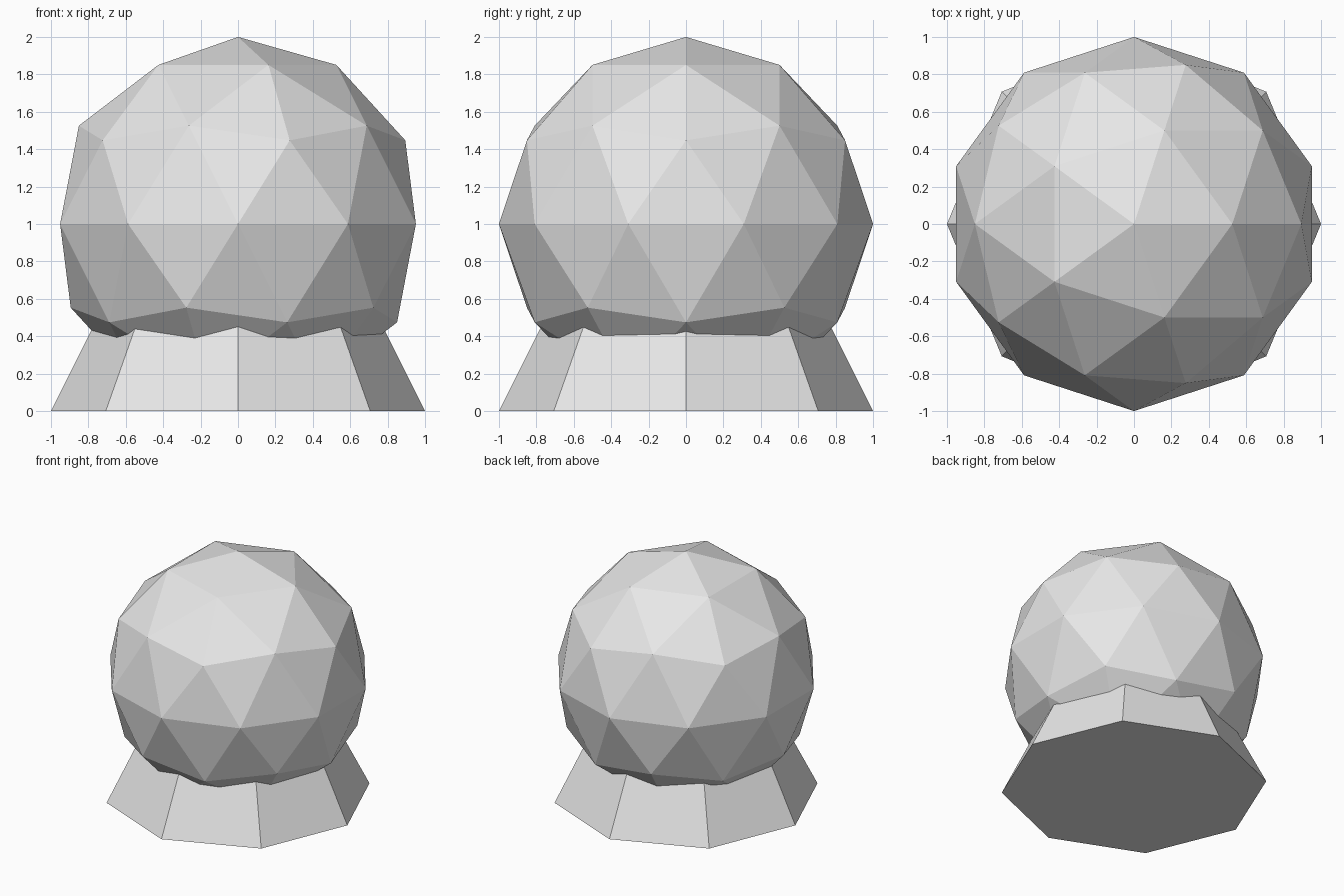
import bpy

cube = bpy.data.objects.get("Cube")
if cube:
    bpy.data.objects.remove(cube, do_unlink=True)

# One plain grey for the whole model
grey = bpy.data.materials.new("light_grey")
grey.use_nodes = True
colour = (0.8, 0.8, 0.8, 1.0)
grey.diffuse_color = colour
grey.node_tree.nodes["Principled BSDF"].inputs["Base Color"].default_value = colour


def finish(name):
    part = bpy.context.object
    part.name = part.data.name = name
    part.data.materials.append(grey)
    bpy.ops.object.shade_flat()


# Eight-sided flared base, its tip hidden inside the globe
bpy.ops.mesh.primitive_cone_add(vertices=8, radius1=1, radius2=0, depth=2, location=(0, 0, 1))
finish("base")

# Faceted globe
bpy.ops.mesh.primitive_ico_sphere_add(subdivisions=2, radius=1, location=(0, 0, 1))
finish("globe")
